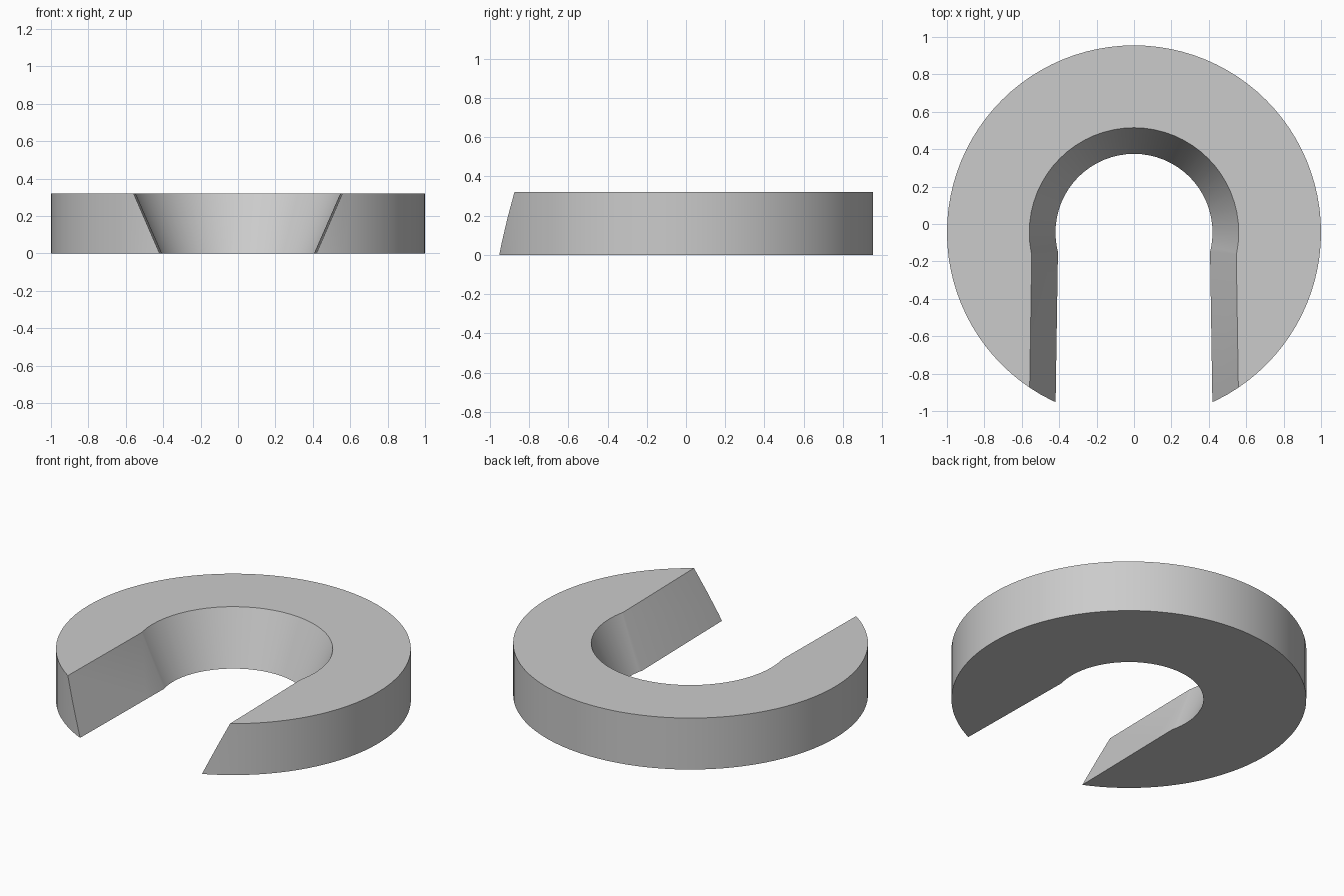
import bpy, bmesh, math
from mathutils import Matrix

cube = bpy.data.objects.get("Cube")
if cube:
    bpy.data.objects.remove(cube, do_unlink=True)

HEIGHT = 0.32
CENTRE_Y = -0.045
SLOPE = 0.14 / HEIGHT      # outward lean of the opening's walls
OVER = 0.05                # how far cutters reach past the faces


def new_object(name, bm):
    bmesh.ops.recalc_face_normals(bm, faces=bm.faces)
    mesh = bpy.data.meshes.new(name)
    bm.to_mesh(mesh)
    bm.free()
    obj = bpy.data.objects.new(name, mesh)
    bpy.context.collection.objects.link(obj)
    return obj


def cone(name, bottom_radius, top_radius, z0, z1, segments):
    bm = bmesh.new()
    place = Matrix.Translation((0, CENTRE_Y, (z0 + z1) / 2))
    bmesh.ops.create_cone(bm, cap_ends=True, segments=segments, radius1=bottom_radius,
                          radius2=top_radius, depth=z1 - z0, matrix=place)
    return new_object(name, bm)


def slot(name, back_width, front_width, z0, z1):
    # Wedge with leaning sides, slightly wider at the front
    bm = bmesh.new()
    bmesh.ops.create_cube(bm, size=2)
    for v in bm.verts:
        z = z1 if v.co.z > 0 else z0
        width = back_width if v.co.y > 0 else front_width
        y = CENTRE_Y if v.co.y > 0 else -1.2
        v.co = (math.copysign(width + SLOPE * z, v.co.x), y, z)
    return new_object(name, bm)


# Round washer body
washer = cone("slotted_washer", 1, 1, 0, HEIGHT, 96)

# Tapered centre hole and the open slot leading to it
low, high = -OVER, HEIGHT + OVER
cutters = [
    cone("hole_cutter", 0.42 + SLOPE * low, 0.42 + SLOPE * high, low, high, 64),
    slot("slot_cutter", 0.405, 0.423, low, high),
]
for cutter in cutters:
    cutter.hide_render = True
    mod = washer.modifiers.new(cutter.name, "BOOLEAN")
    mod.operation = "DIFFERENCE"
    mod.solver = "EXACT"
    mod.object = cutter

# Apply the cuts and discard the cutters
bpy.ops.object.select_all(action="DESELECT")
washer.select_set(True)
bpy.context.view_layer.objects.active = washer
for cutter in cutters:
    bpy.ops.object.modifier_apply(modifier=cutter.name)
    bpy.data.objects.remove(cutter, do_unlink=True)

# Plain grey material
grey = bpy.data.materials.new("plain_grey")
colour = (0.6, 0.6, 0.6, 1)
grey.use_nodes = True
grey.diffuse_color = colour
grey.node_tree.nodes["Principled BSDF"].inputs["Base Color"].default_value = colour
washer.data.materials.clear()
washer.data.materials.append(grey)
bpy.ops.object.shade_smooth_by_angle(angle=math.radians(30))
